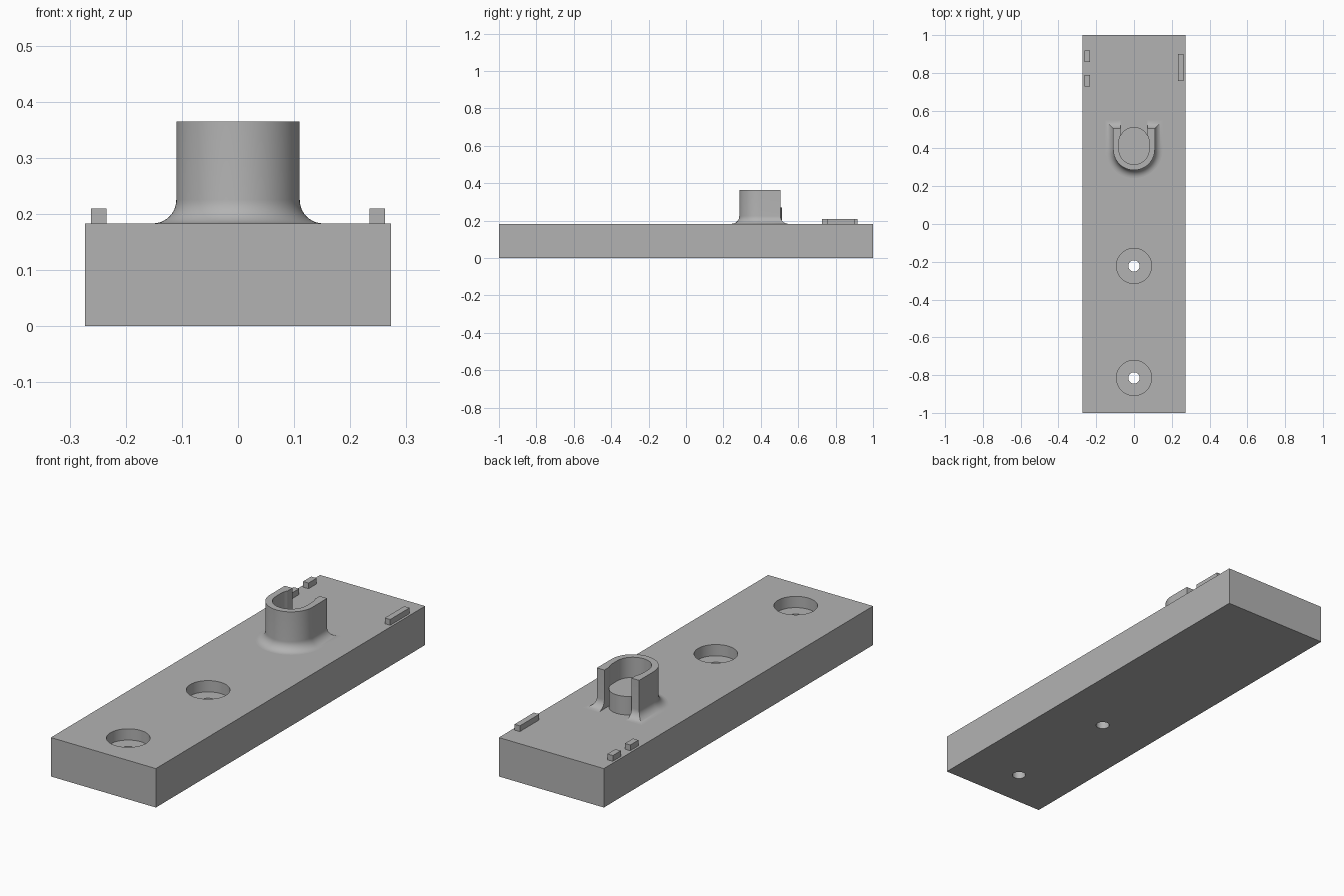
import bpy
import bmesh
from math import sin, cos, pi, asin, radians

cube = bpy.data.objects.get("Cube")
if cube:
    bpy.data.objects.remove(cube, do_unlink=True)

grey = bpy.data.materials.new("plain grey")
grey.use_nodes = True
colour = (0.45, 0.45, 0.45, 1)
grey.diffuse_color = colour
grey.node_tree.nodes["Principled BSDF"].inputs["Base Color"].default_value = colour

TOP = 0.183          # upper face of the plate
RIM = 0.365          # upper face of the collar
MID = 0.395          # centre of the collar's round end


def arc(cx, cy, r, start, end, steps):
    return [(cx + r * cos(start + (end - start) * i / steps),
             cy + r * sin(start + (end - start) * i / steps)) for i in range(steps + 1)]


def loft(name, rings):
    """Closed solid through a stack of (outline, z) rings with equal point counts."""
    bm = bmesh.new()
    loops = [[bm.verts.new((x, y, z)) for x, y in outline] for outline, z in rings]
    n = len(loops[0])
    for low, high in zip(loops, loops[1:]):
        for i in range(n):
            j = (i + 1) % n
            bm.faces.new((low[i], low[j], high[j], high[i]))
    bm.faces.new(loops[0][::-1])
    bm.faces.new(loops[-1])
    bmesh.ops.recalc_face_normals(bm, faces=bm.faces)
    mesh = bpy.data.meshes.new(name)
    bm.to_mesh(mesh)
    bm.free()
    mesh.materials.append(grey)
    obj = bpy.data.objects.new(name, mesh)
    bpy.context.collection.objects.link(obj)
    return obj


def smooth(obj):
    bpy.ops.object.select_all(action='DESELECT')
    obj.select_set(True)
    bpy.context.view_layer.objects.active = obj
    bpy.ops.object.shade_smooth_by_angle(angle=radians(30))


def block(name, x0, x1, y0, y1, z0, z1):
    outline = [(x0, y0), (x1, y0), (x1, y1), (x0, y1)]
    return loft(name, [(outline, z0), (outline, z1)])


# Plate with two counterbored screw holes
plate = block("base_plate", -0.273, 0.273, -1, 1, 0, TOP)
for i, y in enumerate((-0.222, -0.815)):
    steps = [(0.03, -0.1), (0.03, 0.13), (0.093, 0.13), (0.093, 0.3)]
    cutter = loft("screw_hole_cutter", [(arc(0, y, r, 0, 2 * pi, 64)[:-1], z) for r, z in steps])
    cutter.hide_render = True
    cut = plate.modifiers.new("screw_hole", 'BOOLEAN')
    cut.operation = 'DIFFERENCE'
    cut.solver = 'EXACT'
    cut.object = cutter
    bpy.context.view_layer.objects.active = plate
    bpy.ops.object.modifier_apply(modifier=cut.name)
    bpy.data.objects.remove(cutter, do_unlink=True)
smooth(plate)

# Open collar: U-shaped wall whose outer foot flares in a fillet
BORE, FAR, SLOT, BACK, OUTER = 0.08, 0.433, 0.071, 0.505, 0.11
lip = asin((1 - (SLOT / BORE) ** 2) ** 0.5)


def collar_outline(flare):
    outer = arc(0, MID, OUTER + flare, pi, 2 * pi, 48)
    end = BACK + flare
    right = [(OUTER + flare, end), (SLOT, end)]
    bore = (arc(0, FAR, BORE, lip, 0, 6) + arc(0, MID, BORE, 0, -pi, 40)
            + arc(0, FAR, BORE, pi, pi - lip, 6))
    left = [(-x, y) for x, y in reversed(right)]
    return outer + right + bore + left


FILLET = 0.042
rings = []
for i in range(11):
    a = i / 10 * pi / 2
    rings.append((collar_outline(FILLET * (1 - sin(a))), TOP + FILLET * (1 - cos(a))))
rings.append((collar_outline(0), RIM))
smooth(loft("collar", rings))

# Raised floor inside the collar
floor = arc(0, MID, BORE, pi, 2 * pi, 40) + arc(0, FAR, BORE, 0, pi, 40)
smooth(loft("collar_floor", [(floor, TOP), (floor, 0.27)]))

# Small locating ridges along the back edges
block("left_ridge", 0.234, 0.262, 0.756, 0.9, TOP, 0.21)
block("right_ridge_front", -0.262, -0.234, 0.728, 0.788, TOP, 0.21)
block("right_ridge_back", -0.262, -0.234, 0.858, 0.918, TOP, 0.21)
